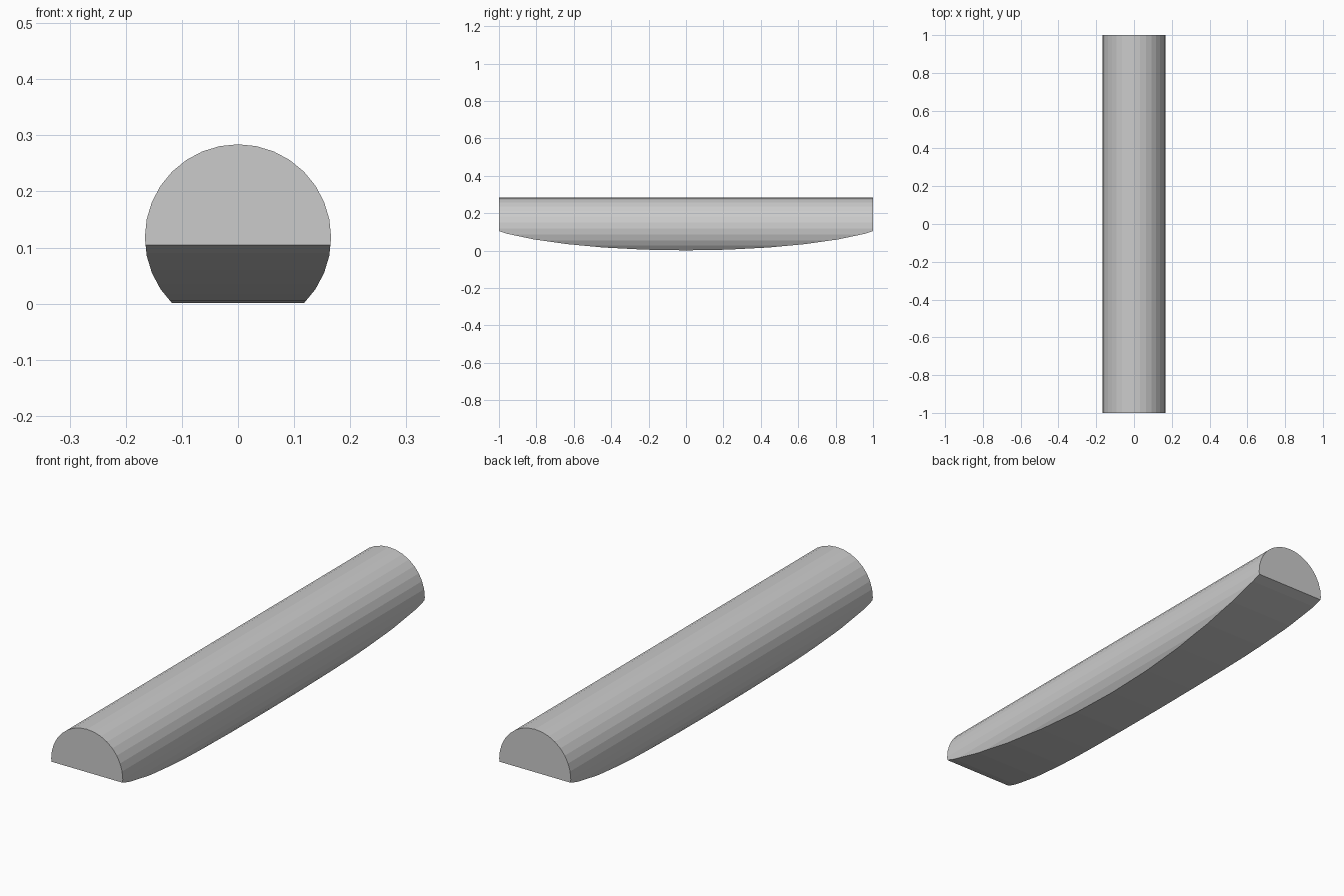
import bpy
from math import pi

if "Cube" in bpy.data.objects:
    bpy.data.objects.remove(bpy.data.objects["Cube"])


def cylinder(name, depth, location, rotation, scale, radius=1.0):
    """32-sided cylinder, scaled along its own axes."""
    bpy.ops.mesh.primitive_cylinder_add(vertices=32, radius=radius, depth=depth,
                                        location=location, rotation=rotation)
    obj = bpy.context.object
    obj.name = name
    obj.scale = scale
    return obj


# Long round bar lying along y
bar = cylinder("round_bar", 2.0, (0, 0, 0.118), (pi / 2, 0, 0), (1, 1, 1), 0.166)

# Wide elliptical cylinder across x whose lower half gives the curved underside
rocker = cylinder("underside_cutter", 1.0, (0, 0, 0.201), (0, pi / 2, 0), (0.2, 1.15, 1))
rocker.hide_render = True

# Keep only the part of the bar inside the ellipse
cut = bar.modifiers.new("curved_underside", 'BOOLEAN')
cut.operation = 'INTERSECT'
cut.solver = 'EXACT'
cut.object = rocker
bpy.context.view_layer.objects.active = bar
bpy.ops.object.modifier_apply(modifier=cut.name)
bpy.data.objects.remove(rocker, do_unlink=True)
